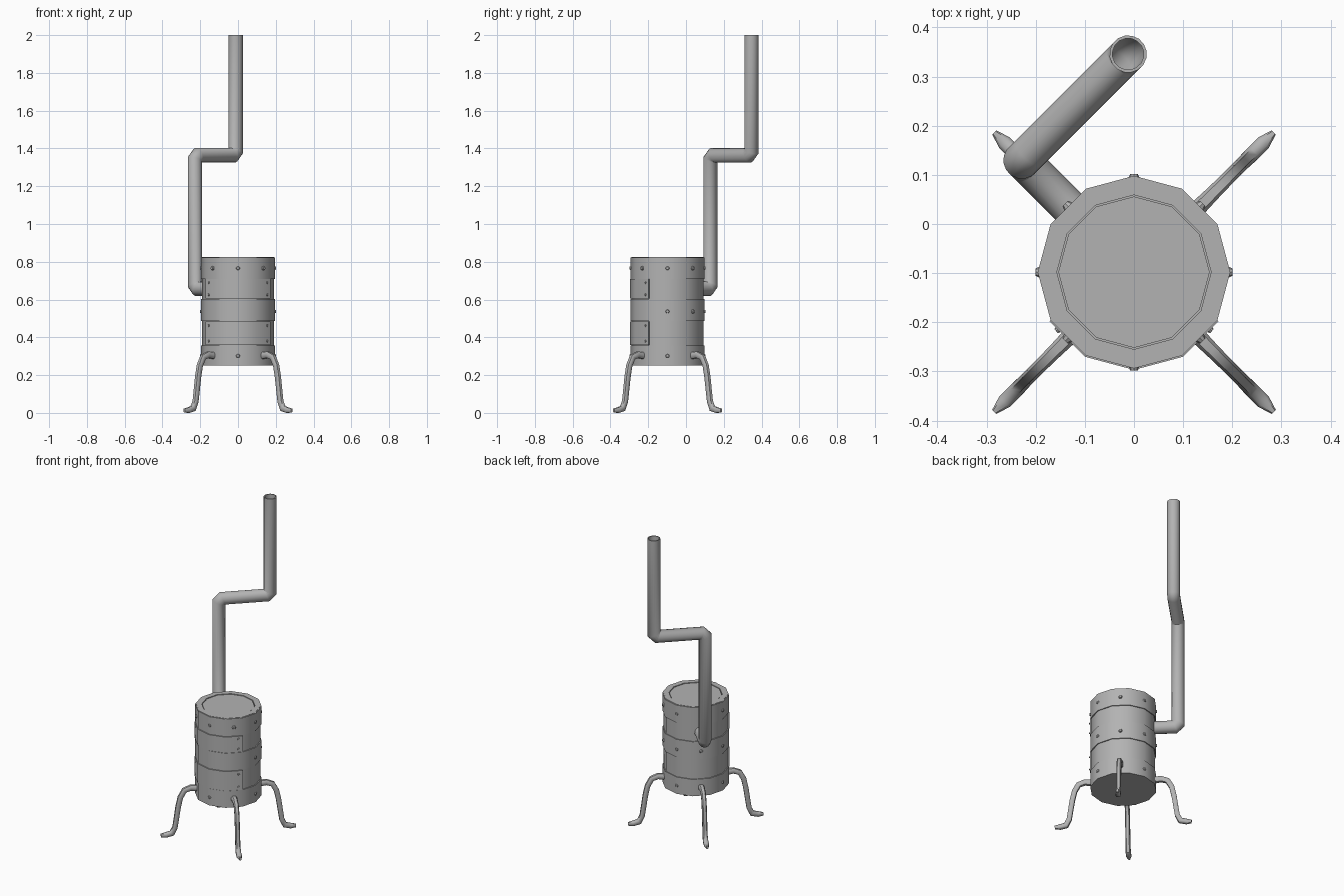
import bpy, bmesh, math
from mathutils import Vector, Matrix

if "Cube" in bpy.data.objects:
    bpy.data.objects.remove(bpy.data.objects["Cube"])

CY = -0.098      # drum axis position in y
SIDES = 12

iron = bpy.data.materials.new("grey_iron")
iron.diffuse_color = (0.45, 0.45, 0.45, 1)
iron.use_nodes = True
iron.node_tree.nodes["Principled BSDF"].inputs["Base Color"].default_value = iron.diffuse_color


def finish(name, bm, angle=40):
    bmesh.ops.recalc_face_normals(bm, faces=bm.faces)
    me = bpy.data.meshes.new(name)
    bm.to_mesh(me)
    bm.free()
    ob = bpy.data.objects.new(name, me)
    me.materials.append(iron)
    bpy.context.collection.objects.link(ob)
    bpy.ops.object.select_all(action='DESELECT')
    ob.select_set(True)
    bpy.context.view_layer.objects.active = ob
    bpy.ops.object.shade_smooth_by_angle(angle=math.radians(angle))
    return ob


def polar(r, deg, z):
    a = math.radians(deg)
    return Vector((r * math.cos(a), CY + r * math.sin(a), z))


def bridge(bm, a, b):
    n = len(a)
    for i in range(n):
        bm.faces.new((a[i], a[(i + 1) % n], b[(i + 1) % n], b[i]))


def lathe(name, profile, closed):
    # Turns (radius, z) points around the drum axis
    bm = bmesh.new()
    rings = [[bm.verts.new(polar(r, i * 360 / SIDES, z)) for i in range(SIDES)]
             for r, z in profile]
    for a, b in zip(rings, rings[1:]):
        bridge(bm, a, b)
    if closed:
        bridge(bm, rings[-1], rings[0])
    else:
        bm.faces.new(rings[0])
        bm.faces.new(rings[-1])
    return finish(name, bm)


# Drum with recessed lid, and three riveted bands
lathe("drum", [(0.19, 0.25), (0.19, 0.825), (0.157, 0.825), (0.157, 0.815),
               (0.154, 0.815), (0.154, 0.822)], False)
for label, z0, z1 in (("lower", 0.25, 0.358), ("middle", 0.487, 0.602), ("upper", 0.71, 0.823)):
    lathe(label + "_band", [(0.196, z0), (0.196, z1), (0.186, z1), (0.186, z0)], True)

# Curved doors wrapped around four front facets
for label, z0, z1 in (("ash", 0.36, 0.485), ("fire", 0.605, 0.708)):
    bm = bmesh.new()
    sections = [[bm.verts.new(polar(r, d, z)) for r, z in
                 ((0.186, z0), (0.199, z0), (0.199, z1), (0.186, z1))]
                for d in range(-150, -29, 30)]
    for a, b in zip(sections, sections[1:]):
        bridge(bm, a, b)
    bm.faces.new(sections[0])
    bm.faces.new(sections[-1])
    finish(label + "_door", bm)


def rivets(name, places, size):
    bm = bmesh.new()
    for r, deg, z in places:
        turn = Matrix.Rotation(math.radians(deg), 4, 'Z') @ Matrix.Rotation(math.pi / 2, 4, 'Y')
        m = Matrix.Translation(polar(r, deg, z)) @ turn
        bmesh.ops.create_cone(bm, cap_ends=True, segments=8, radius1=size,
                              radius2=size * 0.6, depth=0.012, matrix=m)
    finish(name, bm)


def face_radius(deg):
    # Band surface distance on a vertex or in the middle of a facet
    return 0.194 if deg % 90 == 0 else 0.192


rivets("band_rivets",
       [(face_radius(d), d, 0.766) for d in range(0, 360, 45)] +
       [(face_radius(d), d, 0.537) for d in range(0, 181, 45)] +
       [(face_radius(d), d, 0.302) for d in range(0, 360, 90)], 0.013)
rivets("door_rivets", [(0.193, d, z) for d in (-37, -143)
                       for z in (0.38, 0.462, 0.625, 0.69)], 0.009)


# Stove pipe: hollow sweep with mitred, chamfered elbows
def pipe(name, corners, chamfer, outer, inner, sides=16):
    corners = [Vector(c) for c in corners]
    path = [corners[0]]
    for p, c, n in zip(corners, corners[1:], corners[2:]):
        path += [c + (p - c).normalized() * chamfer, c + (n - c).normalized() * chamfer]
    path.append(corners[-1])
    dirs = [(b - a).normalized() for a, b in zip(path, path[1:])]
    u = dirs[0].orthogonal().normalized()
    v = dirs[0].cross(u)
    bm = bmesh.new()
    walls = []
    for rad in (outer, inner):
        ring = [path[0] + rad * (u * math.cos(t) + v * math.sin(t))
                for t in (2 * math.pi * i / sides for i in range(sides))]
        rings = [[bm.verts.new(p) for p in ring]]
        for k, d in enumerate(dirs):
            nxt = dirs[min(k + 1, len(dirs) - 1)]
            n = d + nxt
            ring = [p + d * ((path[k + 1] - p).dot(n) / d.dot(n)) for p in ring]
            rings.append([bm.verts.new(p) for p in ring])
        for a, b in zip(rings, rings[1:]):
            bridge(bm, a, b)
        walls.append(rings)
    bridge(bm, walls[0][0], walls[1][0])
    bridge(bm, walls[0][-1], walls[1][-1])
    finish(name, bm, 50)


pipe("stove_pipe", [(-0.12, 0.022, 0.657), (-0.228, 0.13, 0.657), (-0.228, 0.13, 1.364),
                    (-0.012, 0.346, 1.364), (-0.012, 0.346, 2.0)], 0.022, 0.038, 0.032)

# Curved legs: (radius, z, thickness, width) along the centre line
LEG = [(0.178, 0.303, 0.036, 0.034), (0.225, 0.308, 0.033, 0.03), (0.262, 0.294, 0.031, 0.028),
       (0.286, 0.25, 0.03, 0.028), (0.299, 0.19, 0.03, 0.028), (0.309, 0.12, 0.029, 0.028),
       (0.318, 0.06, 0.029, 0.028), (0.336, 0.023, 0.032, 0.03), (0.372, 0.014, 0.028, 0.03),
       (0.402, 0.013, 0.02, 0.012)]


def leg(name, deg):
    bm = bmesh.new()
    axis = Vector((-math.sin(math.radians(deg)), math.cos(math.radians(deg)), 0))
    rings = []
    for i, (r, z, t, w) in enumerate(LEG):
        a, b = LEG[max(i - 1, 0)], LEG[min(i + 1, len(LEG) - 1)]
        along = Vector((b[0] - a[0], b[1] - a[1])).normalized()
        ring = []
        # Eight-sided section with softened corners
        for s, q in ((-.5, -.25), (-.3, -.5), (.3, -.5), (.5, -.25),
                     (.5, .25), (.3, .5), (-.3, .5), (-.5, .25)):
            p = polar(r - along.y * t * q, deg, max(z + along.x * t * q, 0))
            ring.append(bm.verts.new(p + axis * w * s))
        rings.append(ring)
    for a, b in zip(rings, rings[1:]):
        bridge(bm, a, b)
    bm.faces.new(rings[0])
    bm.faces.new(rings[-1])
    finish(name, bm, 50)


for side, deg in (("back_right", 45), ("back_left", 135), ("front_left", 225), ("front_right", 315)):
    leg(side + "_leg", deg)
